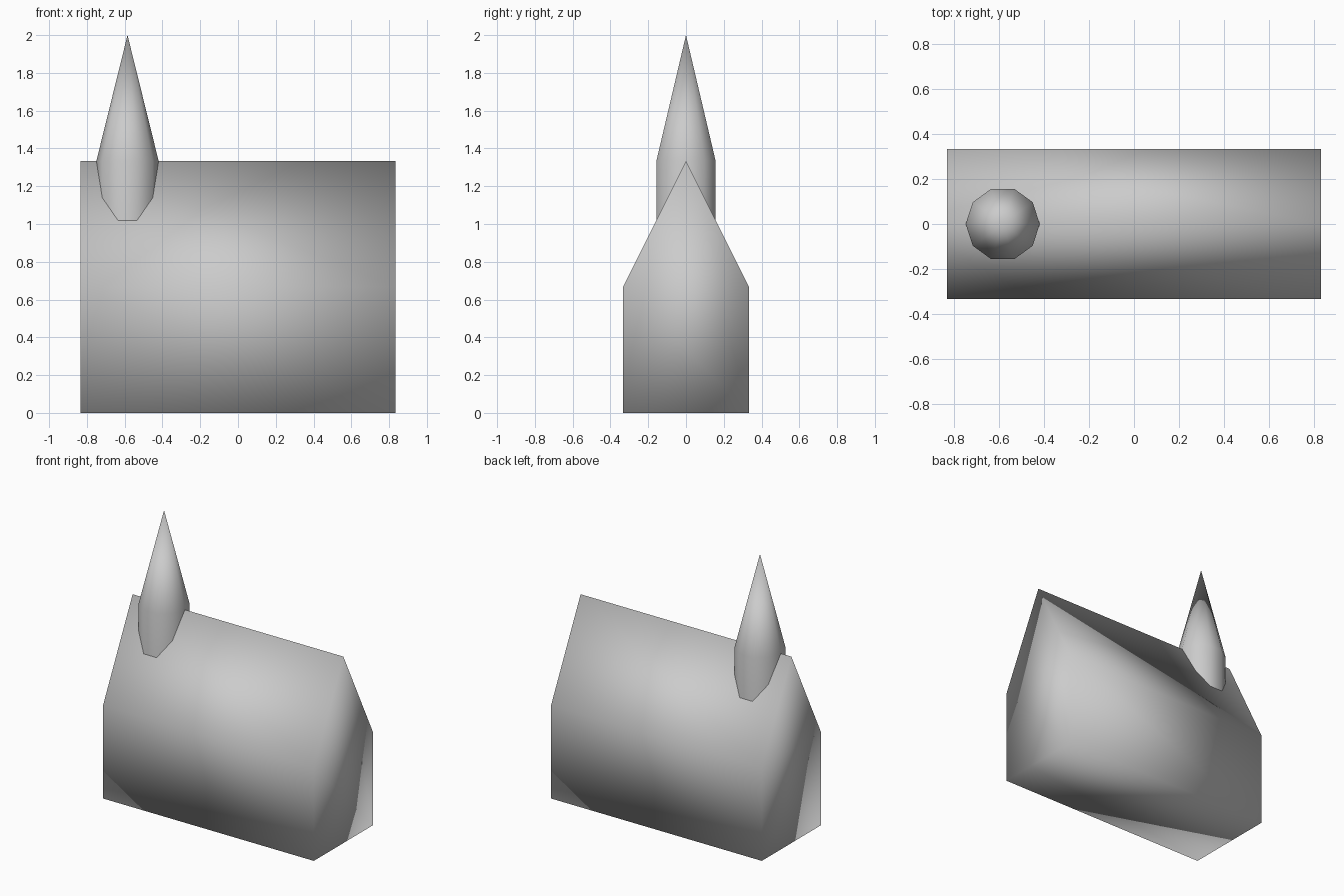
import bpy
import bmesh
from mathutils import Matrix, Vector

cube = bpy.data.objects.get("Cube")
if cube:
    bpy.data.objects.remove(cube, do_unlink=True)

# Single plain grey
grey = bpy.data.materials.new("plain grey")
grey.use_nodes = True
colour = (0.6, 0.6, 0.6, 1)
grey.diffuse_color = colour
grey.node_tree.nodes["Principled BSDF"].inputs["Base Color"].default_value = colour

LENGTH, WIDTH = 1.667, 0.667
EAVE, RIDGE, TOP = 0.667, 1.333, 2.0


def add_part(name, bm):
    """Turn a bmesh into a smooth shaded grey object."""
    bmesh.ops.recalc_face_normals(bm, faces=bm.faces)
    for face in bm.faces:
        face.smooth = True
    mesh = bpy.data.meshes.new(name)
    bm.to_mesh(mesh)
    bm.free()
    mesh.materials.append(grey)
    obj = bpy.data.objects.new(name, mesh)
    bpy.context.collection.objects.link(obj)
    return obj


# House body: gable profile extruded along x
half = WIDTH / 2
profile = [(-half, 0), (half, 0), (half, EAVE), (0, RIDGE), (-half, EAVE)]
bm = bmesh.new()
gable = bm.faces.new([bm.verts.new((-LENGTH / 2, y, z)) for y, z in profile])
extruded = bmesh.ops.extrude_face_region(bm, geom=[gable], use_keep_orig=True)
moved = [v for v in extruded["geom"] if isinstance(v, bmesh.types.BMVert)]
bmesh.ops.translate(bm, verts=moved, vec=Vector((LENGTH, 0, 0)))
add_part("house_body", bm)

# Spire: ten-sided shaft rising through the ridge, drawn to a point
SIDES, RADIUS, SPIRE_X = 10, 0.165, -0.585
bm = bmesh.new()
ring = bmesh.ops.create_circle(bm, segments=SIDES, radius=RADIUS)["verts"]
# put corners on the x axis
turn = -ring[0].co.to_2d().angle_signed(Vector((1, 0)))
bmesh.ops.rotate(bm, verts=ring, matrix=Matrix.Rotation(turn, 3, "Z"))
bmesh.ops.translate(bm, verts=ring, vec=Vector((SPIRE_X, 0, EAVE)))
shaft = bmesh.ops.extrude_edge_only(bm, edges=bm.edges[:])["geom"]
rim = [v for v in shaft if isinstance(v, bmesh.types.BMVert)]
rim_edges = [e for e in shaft if isinstance(e, bmesh.types.BMEdge)
             and all(v in rim for v in e.verts)]
bmesh.ops.translate(bm, verts=rim, vec=Vector((0, 0, RIDGE - EAVE)))
tip = bm.verts.new((SPIRE_X, 0, TOP))
for edge in rim_edges:
    bm.faces.new((*edge.verts, tip))
add_part("spire", bm)
